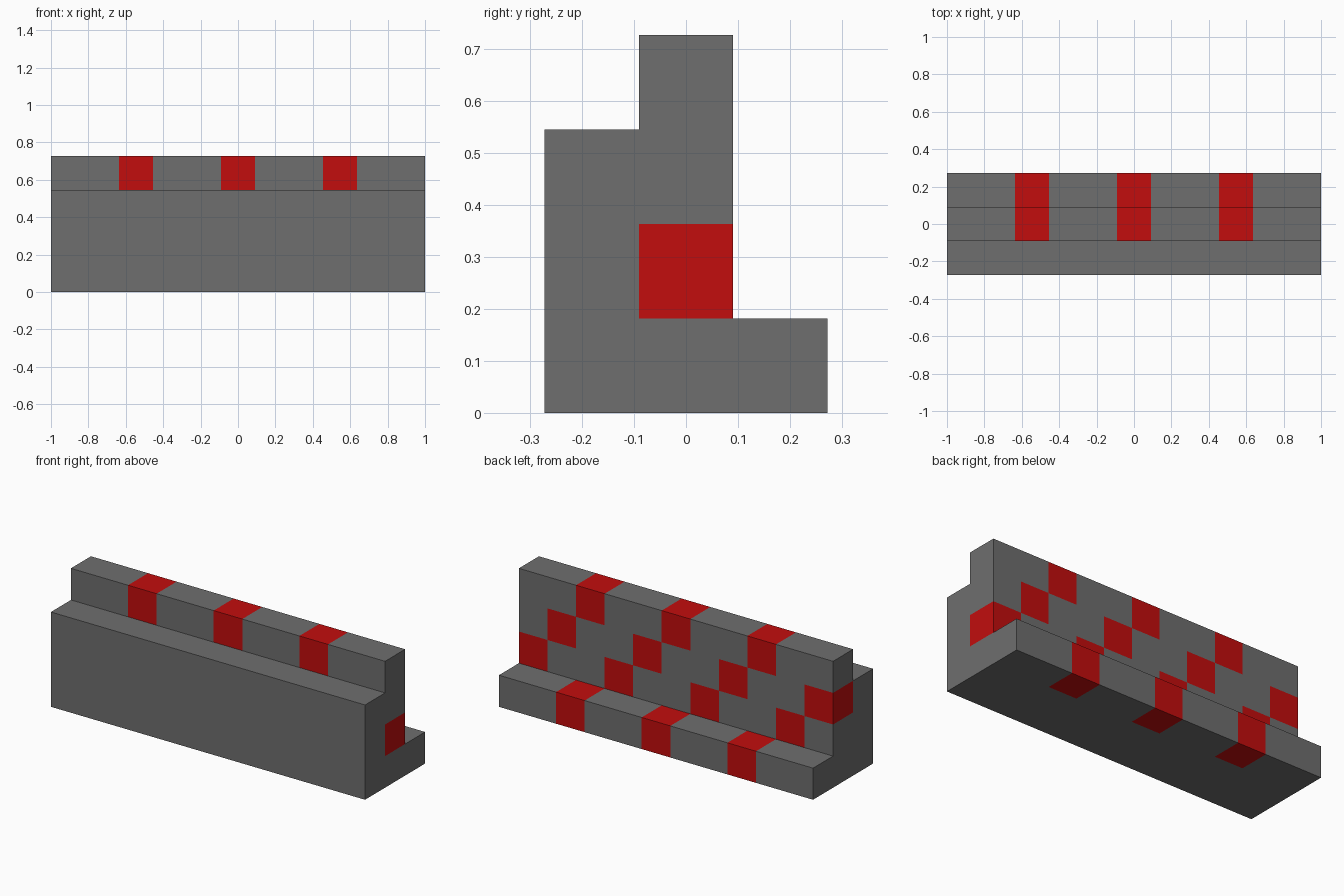
import bpy
import bmesh
from mathutils import Vector

if "Cube" in bpy.data.objects:
    bpy.data.objects.remove(bpy.data.objects["Cube"], do_unlink=True)

CELL = 2 / 11                 # the wall is 11 cells long, 3 deep, 4 high
ORIGIN = Vector((-1, -1.5 * CELL, 0))


def make_material(name, rgb):
    mat = bpy.data.materials.new(name)
    mat.use_nodes = True
    color = (*rgb, 1)
    mat.diffuse_color = color
    mat.node_tree.nodes["Principled BSDF"].inputs["Base Color"].default_value = color
    return mat


def is_red(i, j, k):
    """Diagonal red checks on the upper wall and the back step."""
    in_zone = j == 2 or (j == 1 and k >= 1)
    return in_zone and (i + k) % 3 == 2


# Stepped cross-section (depth, height) in cells, extruded along the length
profile = [(0, 0), (3, 0), (3, 1), (2, 1), (2, 4), (1, 4), (1, 3), (0, 3)]
bm = bmesh.new()
end = bm.faces.new([bm.verts.new(ORIGIN + Vector((0, y, z)) * CELL) for y, z in profile])
extruded = bmesh.ops.extrude_face_region(bm, geom=[end], use_keep_orig=True)
bmesh.ops.translate(bm, vec=(2, 0, 0),
                    verts=[v for v in extruded["geom"] if isinstance(v, bmesh.types.BMVert)])
bmesh.ops.recalc_face_normals(bm, faces=bm.faces[:])

# Cut the surface along the cell grid
for axis, count in enumerate((11, 3, 4)):
    normal = Vector((0, 0, 0))
    normal[axis] = 1
    for n in range(1, count):
        bmesh.ops.bisect_plane(bm, geom=bm.verts[:] + bm.edges[:] + bm.faces[:],
                               dist=1e-5, plane_co=ORIGIN + normal * n * CELL,
                               plane_no=normal)

# Colour each face by the cell just beneath it
bm.normal_update()
for face in bm.faces:
    inside = face.calc_center_median() - face.normal * CELL / 2 - ORIGIN
    face.material_index = int(is_red(*(int(c // CELL) for c in inside)))

mesh = bpy.data.meshes.new("stepped_wall")
bm.to_mesh(mesh)
bm.free()
mesh.materials.append(make_material("stone grey", (0.156, 0.156, 0.156)))
mesh.materials.append(make_material("bright red", (0.54, 0.004, 0.004)))
wall = bpy.data.objects.new("stepped_wall", mesh)
bpy.context.collection.objects.link(wall)
